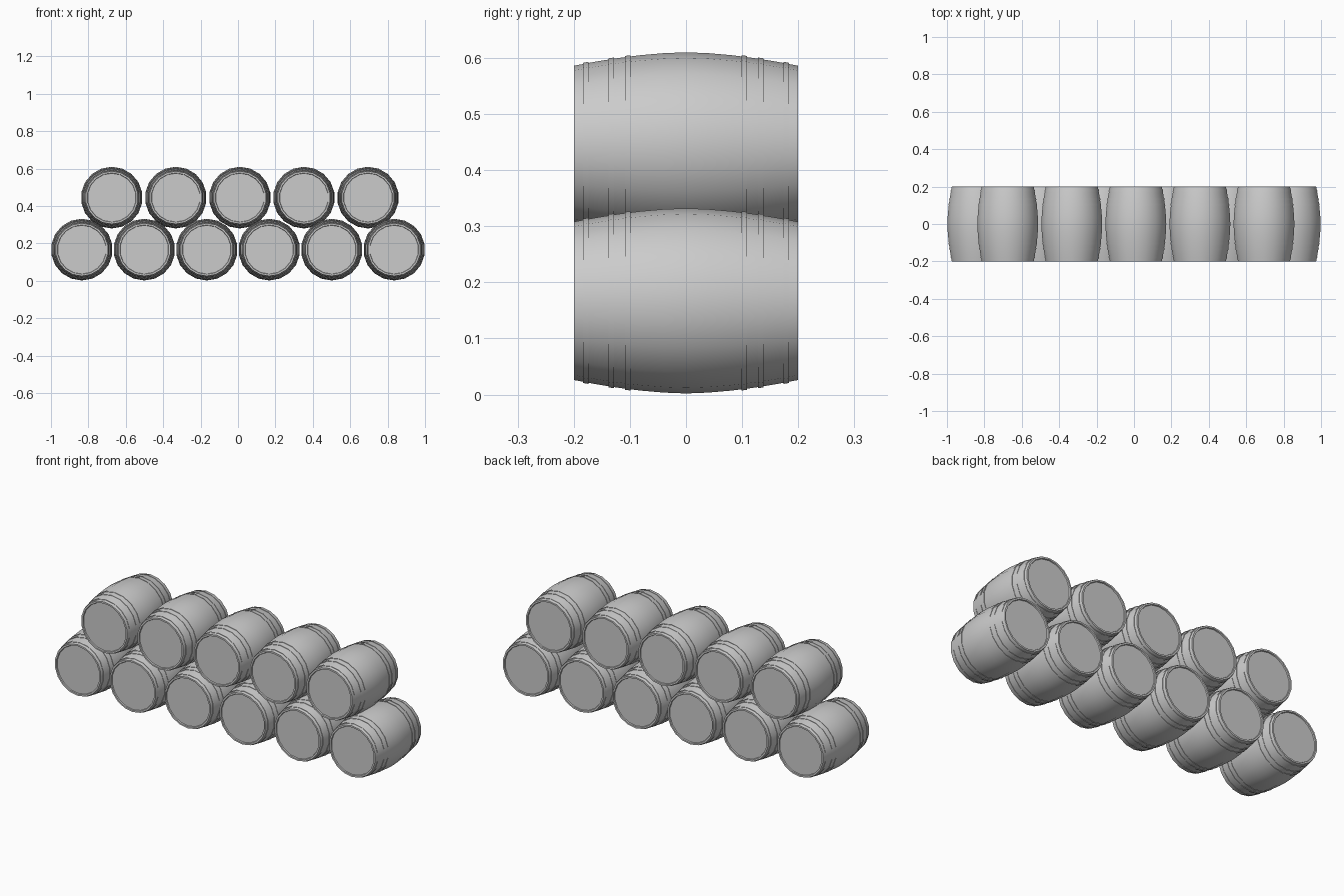
import bpy, bmesh, math

cube = bpy.data.objects.get("Cube")
if cube:
    bpy.data.objects.remove(cube, do_unlink=True)

SIDES = 18
HALF = 0.2
BELLY, END = 0.165, 0.141

grey = bpy.data.materials.new("plain_grey")
grey.use_nodes = True
colour = (0.6, 0.6, 0.6, 1)
grey.diffuse_color = colour
grey.node_tree.nodes["Principled BSDF"].inputs["Base Color"].default_value = colour


def stave_radius(y):
    return BELLY - (BELLY - END) * (abs(y) / HALF) ** 1.7


def lathe(name, profile, closed=False):
    """Spin (y, radius) points around the y axis; zero radius makes a pole."""
    bm = bmesh.new()
    rings = []
    for y, r in profile:
        count = SIDES if r > 0 else 1
        rings.append([bm.verts.new((r * math.cos(a), y, r * math.sin(a)))
                      for a in (math.tau * (k + 0.5) / SIDES for k in range(count))])
    pairs = list(zip(rings, rings[1:]))
    if closed:
        pairs.append((rings[-1], rings[0]))
    for a, b in pairs:
        for k in range(SIDES):
            n = (k + 1) % SIDES
            quad = [a[k % len(a)], a[n % len(a)], b[n % len(b)], b[k % len(b)]]
            bm.faces.new(list(dict.fromkeys(quad)))
    bmesh.ops.recalc_face_normals(bm, faces=bm.faces)
    mesh = bpy.data.meshes.new(name)
    bm.to_mesh(mesh)
    bm.free()
    mesh.materials.append(grey)
    return mesh


# Staved body with a raised rim and a shallow recessed lid at each end
steps = 10
curve = [(y, stave_radius(y)) for y in
         (-HALF + 2 * HALF * i / steps for i in range(steps + 1))]
lid = [(HALF, 0.132), (HALF - 0.006, 0.130), (HALF - 0.006, 0)]
body = lathe("barrel_body", [(-y, r) for y, r in reversed(lid)] + curve + lid)


# Thin hoops, following the taper of the staves
def hoop_mesh(y, width=0.01, lift=0.002):
    a, b = y - width / 2, y + width / 2
    ra, rb = stave_radius(a), stave_radius(b)
    return lathe("hoop", [(a, ra - 0.004), (a, ra + lift),
                          (b, rb + lift), (b, rb - 0.004)], closed=True)


hoops = [hoop_mesh(s * y) for s in (-1, 1) for y in (0.104, 0.133, 0.179)]

# Two stacked rows: (row name, barrel count, first x, spacing, height)
rows = [("lower", 6, -0.835, 0.334, 0.167), ("upper", 5, -0.675, 0.3425, 0.445)]
objects = []
for row, count, x0, gap, z in rows:
    for i in range(count):
        for part, mesh in [("body", body)] + [("hoop", h) for h in hoops]:
            ob = bpy.data.objects.new(f"{row}_barrel_{i + 1}_{part}", mesh)
            ob.location = (x0 + gap * i, 0, z)
            bpy.context.collection.objects.link(ob)
            objects.append(ob)

# Smooth sides with crisp rims (meshes are shared between barrels)
bpy.ops.object.select_all(action='DESELECT')
for ob in objects[:1 + len(hoops)]:
    ob.select_set(True)
bpy.context.view_layer.objects.active = objects[0]
bpy.ops.object.shade_smooth_by_angle(angle=math.radians(35))
